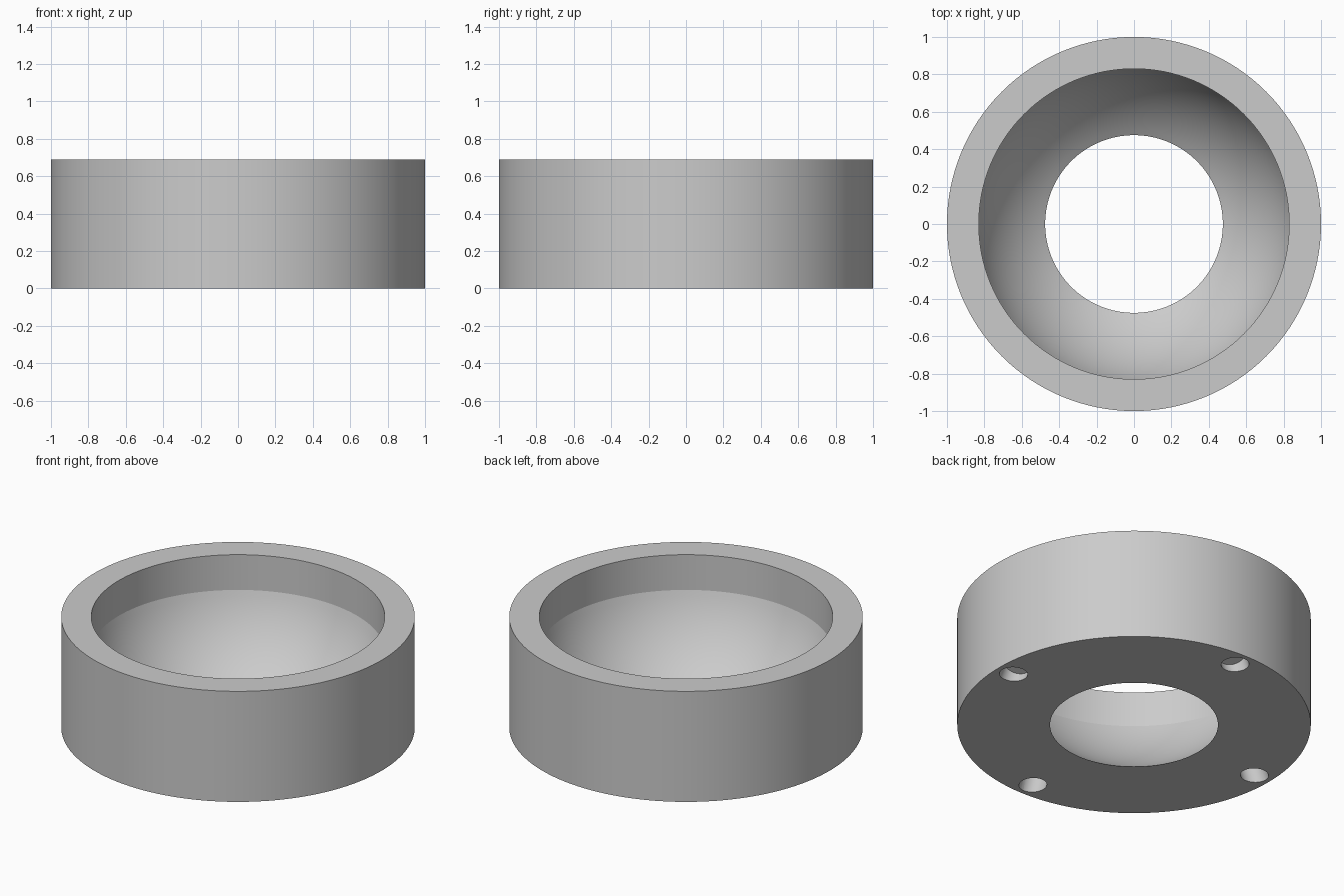
import bpy, bmesh
from math import asin, sin, cos, sqrt, pi, radians
from mathutils import Matrix, Vector

cube = bpy.data.objects.get("Cube")
if cube:
    bpy.data.objects.remove(cube)

HEIGHT, OUTER, INNER, HOLE, LEDGE = 0.69, 1.0, 0.83, 0.475, 0.47
SEGMENTS = 128

grey = bpy.data.materials.new("plain grey")
grey.use_nodes = True
grey.diffuse_color = (0.6, 0.6, 0.6, 1)
grey.node_tree.nodes["Principled BSDF"].inputs["Base Color"].default_value = grey.diffuse_color


def make_object(name, bm):
    bmesh.ops.recalc_face_normals(bm, faces=bm.faces)
    mesh = bpy.data.meshes.new(name)
    bm.to_mesh(mesh)
    bm.free()
    mesh.materials.append(grey)
    ob = bpy.data.objects.new(name, mesh)
    bpy.context.collection.objects.link(ob)
    return ob


# Spherical seat between the lower opening and the ledge
centre = (INNER**2 + LEDGE**2 - HOLE**2) / (2 * LEDGE)
radius = sqrt(HOLE**2 + centre**2)
start, end = asin(HOLE / radius), asin(INNER / radius)
profile = []
for i in range(17):
    a = start + (end - start) * i / 16
    profile.append((radius * sin(a), centre - radius * cos(a)))
profile += [(INNER, HEIGHT), (OUTER, HEIGHT), (OUTER, 0)]

# Ring body turned from the profile
bm = bmesh.new()
verts = [bm.verts.new((r, 0, z)) for r, z in profile]
edges = [bm.edges.new((verts[i], verts[(i + 1) % len(verts)])) for i in range(len(verts))]
bmesh.ops.spin(bm, geom=verts + edges, cent=(0, 0, 0), axis=(0, 0, 1),
               angle=2 * pi, steps=SEGMENTS, use_merge=True)
bmesh.ops.remove_doubles(bm, verts=bm.verts, dist=1e-5)
ring = make_object("ring_body", bm)

# Four shallow sockets underneath, leaning towards the axis
bm = bmesh.new()
for i in range(4):
    place = (Matrix.Rotation(i * pi / 2, 4, "Z") @ Matrix.Translation((0.89, 0, 0))
             @ Matrix.Rotation(radians(-20), 4, "Y"))
    bmesh.ops.create_cone(bm, cap_ends=True, segments=32, radius1=0.077, radius2=0.077,
                          depth=0.2, matrix=place @ Matrix.Translation((0, 0, -0.02)))
cutter = make_object("socket_cutter", bm)
cutter.hide_render = True
cutter.hide_set(True)

cut = ring.modifiers.new("sockets", "BOOLEAN")
cut.operation = "DIFFERENCE"
cut.solver = "EXACT"
cut.object = cutter

# Bake the cut, drop the cutter and smooth the round faces
bpy.context.view_layer.objects.active = ring
ring.select_set(True)
bpy.ops.object.modifier_apply(modifier=cut.name)
bpy.data.objects.remove(cutter)
bpy.ops.object.shade_smooth_by_angle(angle=radians(15))
